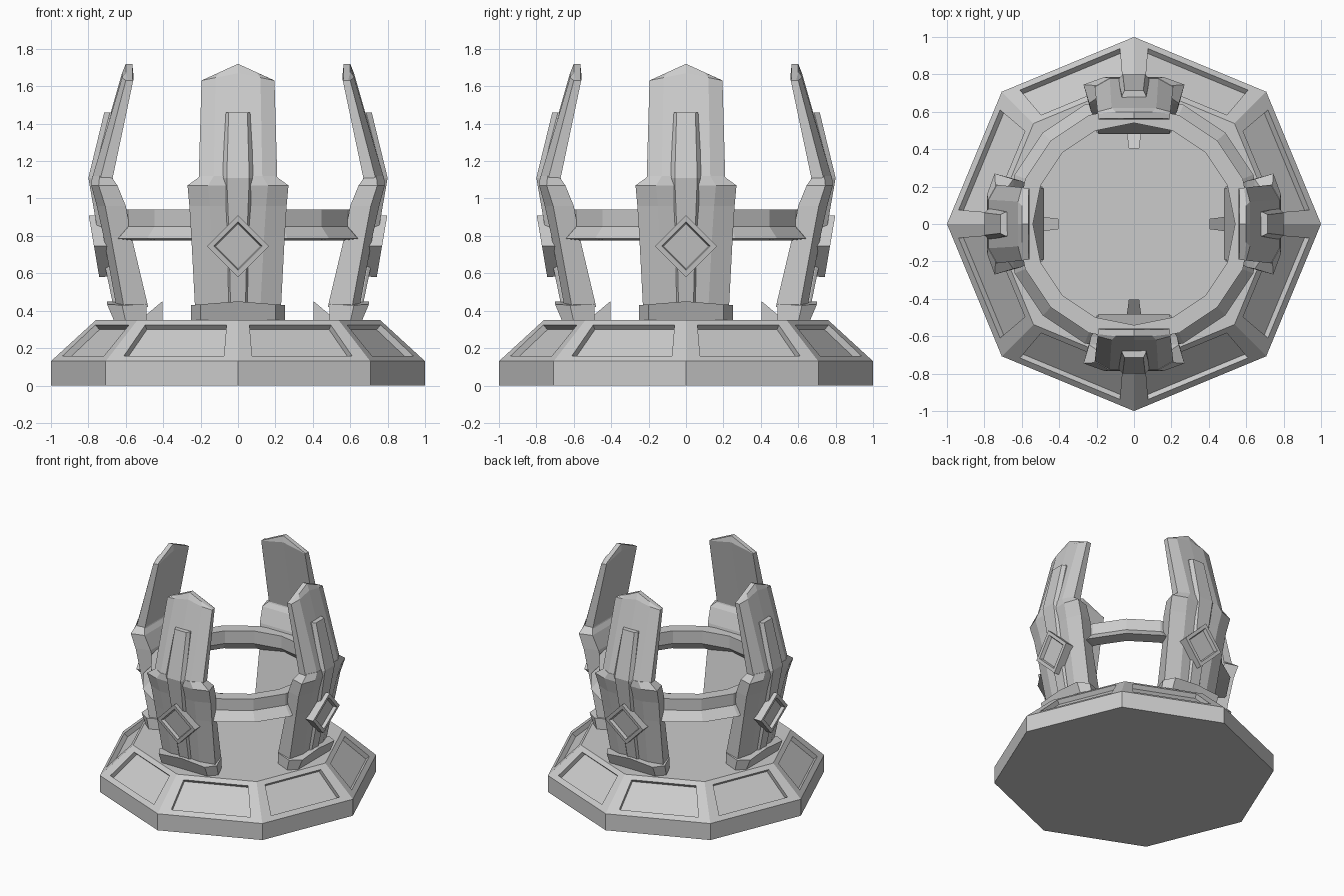
import bpy, bmesh
from math import sin, cos, pi
from mathutils import Vector

if "Cube" in bpy.data.objects:
    bpy.data.objects.remove(bpy.data.objects["Cube"])


def finish(bm, name, turn=0.0):
    bmesh.ops.recalc_face_normals(bm, faces=bm.faces)
    me = bpy.data.meshes.new(name)
    bm.to_mesh(me)
    bm.free()
    ob = bpy.data.objects.new(name, me)
    bpy.context.collection.objects.link(ob)
    ob.rotation_euler.z = turn
    return ob


def four(bm, name):
    """Place one mesh on all four sides."""
    ob = finish(bm, name + "_1")
    for k in range(1, 4):
        c = ob.copy()
        c.name = f"{name}_{k + 1}"
        c.rotation_euler.z = k * pi / 2
        bpy.context.collection.objects.link(c)


def bridge(bm, a, b):
    n = len(a)
    for i in range(n):
        bm.faces.new((a[i], a[(i + 1) % n], b[(i + 1) % n], b[i]))


def loft(sections):
    """Sections: z, outer (w, r), middle (w, r), inner (w, r), roof slope."""
    bm = bmesh.new()
    loops = []
    for z, (wo, ro), (wm, rm), (wi, ri), k in sections:
        pts = [(-wo, ro), (0, ro), (wo, ro), (wm, rm), (wi, ri), (0, ri), (-wi, ri), (-wm, rm)]
        loops.append([bm.verts.new((x, -r, z - abs(x) * k)) for x, r in pts])
    for a, b in zip(loops, loops[1:]):
        bridge(bm, a, b)
    for v in (loops[0], loops[-1]):          # caps split at the centre ridge
        bm.faces.new((v[1], v[2], v[3], v[4], v[5]))
        bm.faces.new((v[1], v[5], v[6], v[7], v[0]))
    return bm


# Octagonal base with a sunken panel in each sloping side
bm = bmesh.new()
rings = [[bm.verts.new((r * cos(i * pi / 4), r * sin(i * pi / 4), z)) for i in range(8)]
         for r, z in ((1, 0), (1, 0.13), (0.76, 0.35))]
bridge(bm, rings[0], rings[1])
bm.faces.new(rings[0])
bm.faces.new(rings[2])
for i in range(8):
    j = (i + 1) % 8
    quad = [rings[1][i], rings[1][j], rings[2][j], rings[2][i]]
    a, b, c, d = [v.co for v in quad]
    nrm = (b - a).cross(d - a).normalized()
    edge, floor = [], []
    for u, v in ((0.11, 0.13), (0.89, 0.13), (0.89, 0.88), (0.11, 0.88)):
        p = a.lerp(b, u).lerp(d.lerp(c, u), v)
        edge.append(bm.verts.new(p))
        floor.append(bm.verts.new(p - nrm * 0.035))
    bridge(bm, quad, edge)
    bridge(bm, edge, floor)
    bm.faces.new(floor)
finish(bm, "base")

# Faceted ring tying the pillars together, with a flared lower lip
bm = bmesh.new()
profile = [(0.54, 0.84), (0.54, 0.94), (0.63, 0.94), (0.63, 0.85), (0.69, 0.785), (0.60, 0.775)]
loops = [[bm.verts.new((r * cos(i * pi / 8), r * sin(i * pi / 8), z)) for r, z in profile]
         for i in range(16)]
for i in range(16):
    bridge(bm, loops[i], loops[(i + 1) % 16])
finish(bm, "ring")

# Pillar feet
four(loft([(0.34, (0.20, 0.66), (0.25, 0.60), (0.20, 0.49), 0),
           (0.45, (0.20, 0.70), (0.25, 0.62), (0.20, 0.49), 0.08)]), "pillar_foot")

# Lower pillars leaning outward, with shoulders
four(loft([(0.42, (0.12, 0.65), (0.23, 0.61), (0.19, 0.48), 0),
           (0.80, (0.14, 0.72), (0.25, 0.68), (0.21, 0.57), 0),
           (0.96, (0.15, 0.755), (0.26, 0.71), (0.23, 0.60), 0),
           (1.07, (0.16, 0.785), (0.27, 0.745), (0.24, 0.645), 0),
           (1.12, (0.13, 0.78), (0.20, 0.74), (0.19, 0.68), 0)]), "lower_pillar")

# Upper blades leaning inward, with pointed tops
four(loft([(1.05, (0.13, 0.775), (0.21, 0.73), (0.20, 0.65), 0),
           (1.11, (0.13, 0.78), (0.21, 0.735), (0.20, 0.67), 0),
           (1.67, (0.12, 0.62), (0.195, 0.60), (0.19, 0.56), 0.2),
           (1.72, (0.10, 0.60), (0.185, 0.59), (0.18, 0.565), 0.46)]), "upper_blade")

# Raised ribs down the pillar fronts
four(loft([(0.44, (0.04, 0.67), (0.05, 0.66), (0.05, 0.60), 0),
           (0.85, (0.05, 0.755), (0.06, 0.73), (0.06, 0.65), 0),
           (1.11, (0.06, 0.80), (0.085, 0.775), (0.085, 0.70), 0),
           (1.46, (0.05, 0.715), (0.065, 0.685), (0.065, 0.62), 0)]), "pillar_rib")

# Diamond studs with a sunken centre
bm = bmesh.new()


def diamond(size, depth):
    lean = 0.17
    return [bm.verts.new((x * size, -(depth + lean * z * size), 0.745 + z * size))
            for x, z in ((0, 1.0), (1.0, 0), (0, -1.0), (-1.0, 0))]


layers = [diamond(0.16, 0.66), diamond(0.165, 0.77), diamond(0.13, 0.77), diamond(0.12, 0.745)]
for a, b in zip(layers, layers[1:]):
    bridge(bm, a, b)
bm.faces.new(layers[0])
bm.faces.new(layers[-1])
four(bm, "diamond_stud")

# Small claws pointing inward at the feet
bm = bmesh.new()
sides = []
for s in (-1, 1):
    sides.append([bm.verts.new((s * w, -r, z)) for w, r, z in
                  ((0.04, 0.50, 0.34), (0.04, 0.50, 0.37), (0.028, 0.405, 0.45), (0.028, 0.405, 0.34))])
bridge(bm, *sides)
for f in sides:
    bm.faces.new(f)
four(bm, "inner_claw")
